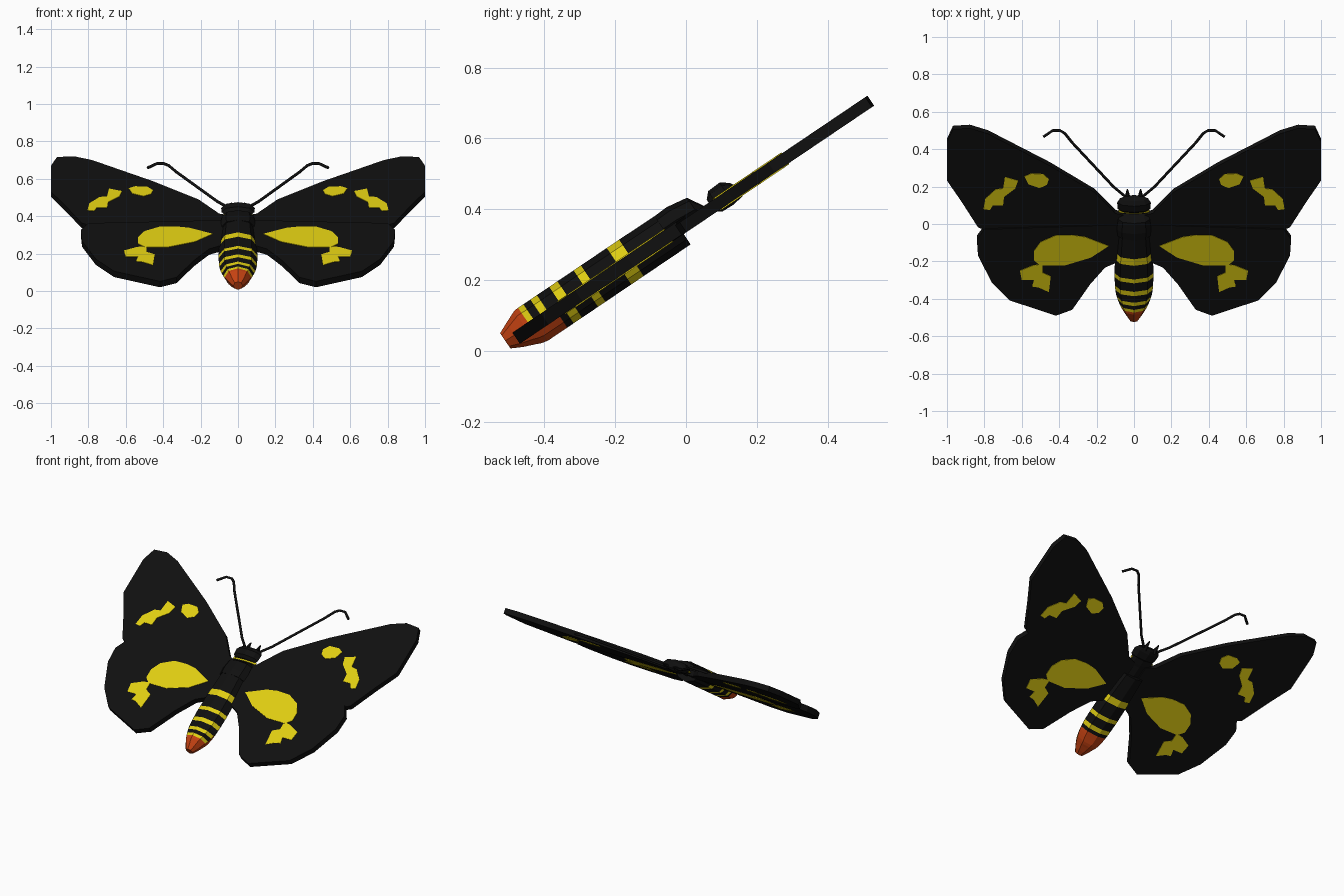
import bpy, bmesh, math
from mathutils import Matrix

ANGLE = math.radians(34)
C, S = math.cos(ANGLE), math.sin(ANGLE)
# Everything is modelled flat (y along the body), then pitched nose-up
TILT = Matrix.Translation((0, 0, 0.356)) @ Matrix.Rotation(ANGLE, 4, 'X')


def material(name, rgb):
    m = bpy.data.materials.new(name)
    m.diffuse_color = (*rgb, 1)
    return m


BLACK = material("black", (0.005, 0.005, 0.005))
YELLOW = material("yellow", (0.74, 0.61, 0.006))
RED = material("orange_red", (0.56, 0.055, 0.006))


def finish(name, bm, mats):
    bmesh.ops.recalc_face_normals(bm, faces=bm.faces)
    me = bpy.data.meshes.new(name)
    bm.to_mesh(me)
    bm.free()
    for m in mats:
        me.materials.append(m)
    ob = bpy.data.objects.new(name, me)
    bpy.context.collection.objects.link(ob)
    ob.matrix_world = TILT
    return ob


def slab(name, outline, low, high, mat, shift):
    """Flat plate from a plan outline, mirrored to both sides."""
    bm = bmesh.new()
    face = bm.faces.new([bm.verts.new((x, (y + shift) / C, low)) for x, y in outline])
    new = bmesh.ops.extrude_face_region(bm, geom=[face])["geom"]
    verts = [v for v in new if isinstance(v, bmesh.types.BMVert)]
    bmesh.ops.translate(bm, verts=verts, vec=(0, 0, high - low))
    bmesh.ops.triangulate(bm, faces=[f for f in bm.faces if len(f.verts) > 4])
    ob = finish(name, bm, [mat])
    ob.modifiers.new("mirror", 'MIRROR')


def loft(name, stations, mats, sides=8):
    """Tube through stations of (y, top, bottom, half width)."""
    bm = bmesh.new()
    rings = []
    for y, top, bottom, half in stations:
        mid, r = (top + bottom) / 2, (top - bottom) / 2
        rings.append([bm.verts.new((half * math.sin(a), y, mid + r * math.cos(a)))
                      for a in (2 * math.pi * i / sides for i in range(sides))])
    for a, b in zip(rings, rings[1:]):
        for i in range(sides):
            j = (i + 1) % sides
            bm.faces.new((a[i], a[j], b[j], b[i]))
    bm.faces.new(rings[0])
    bm.faces.new(rings[-1])
    return bm


# Wings
slab("forewing", [(0.04, 0.06), (0.10, 0.075), (0.21, 0.187), (0.45, 0.33), (0.78, 0.50),
                  (0.877, 0.53), (0.968, 0.524), (1.0, 0.455), (1.0, 0.25), (0.92, 0.134),
                  (0.834, 0.0), (0.79, -0.018), (0.70, -0.03), (0.04, -0.04)],
     -0.018, 0.016, BLACK, -0.009)
slab("hindwing", [(0.04, 0.0), (0.70, -0.022), (0.80, -0.025), (0.84, -0.08), (0.834, -0.166),
                  (0.76, -0.31), (0.663, -0.406), (0.417, -0.487), (0.33, -0.455),
                  (0.235, -0.32), (0.155, -0.23), (0.04, -0.18)],
     -0.016, 0.022, BLACK, 0.009)

# Wing markings, seen from above and below
slab("hindwing_large_patch", [(0.135, -0.118), (0.26, -0.07), (0.33, -0.06), (0.42, -0.062),
                              (0.50, -0.097), (0.535, -0.145), (0.535, -0.195), (0.50, -0.222),
                              (0.37, -0.222), (0.23, -0.18)],
     -0.019, 0.025, YELLOW, 0.014)
slab("hindwing_small_patch", [(0.49, -0.215), (0.54, -0.222), (0.61, -0.25), (0.60, -0.30),
                              (0.535, -0.30), (0.545, -0.335), (0.51, -0.34), (0.455, -0.365),
                              (0.445, -0.28), (0.49, -0.26)],
     -0.0185, 0.0245, YELLOW, 0.014)
slab("forewing_inner_patch", [(0.455, 0.24), (0.485, 0.267), (0.55, 0.27), (0.585, 0.255),
                              (0.565, 0.213), (0.505, 0.192), (0.465, 0.21)],
     -0.021, 0.019, YELLOW, 0.010)
slab("forewing_outer_patch", [(0.62, 0.232), (0.69, 0.252), (0.70, 0.19), (0.74, 0.185),
                              (0.795, 0.135), (0.805, 0.08), (0.77, 0.075), (0.755, 0.10),
                              (0.70, 0.10), (0.695, 0.145), (0.635, 0.19)],
     -0.021, 0.019, YELLOW, 0.010)

# Abdomen: rings fall on the band edges so whole face rows take a colour
BANDS = [(-0.222, -0.180), (-0.335, -0.310), (-0.418, -0.390), (-0.482, -0.460), (-0.524, -0.506)]
shape = [(-0.02, 0.070, -0.053, 0.085), (-0.18, 0.071, -0.053, 0.098),
         (-0.222, 0.071, -0.053, 0.102), (-0.310, 0.071, -0.053, 0.104),
         (-0.335, 0.071, -0.053, 0.104), (-0.390, 0.071, -0.053, 0.102),
         (-0.418, 0.071, -0.053, 0.100), (-0.440, 0.071, -0.053, 0.097),
         (-0.460, 0.071, -0.053, 0.093), (-0.482, 0.071, -0.053, 0.087),
         (-0.506, 0.071, -0.053, 0.079), (-0.524, 0.071, -0.049, 0.071),
         (-0.538, 0.070, -0.043, 0.064), (-0.575, 0.054, -0.028, 0.045),
         (-0.606, 0.040, -0.012, 0.025)]
bm = loft("abdomen", shape, None)
for f in bm.faces:
    c = f.calc_center_median()
    if c.y < -0.53 or (c.y < -0.44 and c.z < 0.0):
        f.material_index = 2
    elif any(a < c.y < b for a, b in BANDS):
        f.material_index = 1
finish("abdomen", bm, [BLACK, YELLOW, RED])

# Thorax hump, neck and yellow collar
finish("thorax", loft("thorax", [(-0.06, 0.070, -0.017, 0.087), (-0.017, 0.072, -0.018, 0.092),
                                 (0.045, 0.062, -0.018, 0.085), (0.073, 0.014, -0.018, 0.075)],
                      None), [BLACK])
finish("neck", loft("neck", [(0.06, 0.012, -0.018, 0.08), (0.13, 0.014, -0.018, 0.07)], None), [BLACK])
finish("collar", loft("collar", [(0.078, 0.016, -0.014, 0.083), (0.093, 0.016, -0.014, 0.083)],
                      None), [YELLOW])

# Head
finish("head", loft("head", [(0.088, 0.026, -0.012, 0.070), (0.105, 0.044, -0.026, 0.088),
                             (0.145, 0.046, -0.028, 0.090), (0.168, 0.030, -0.022, 0.075),
                             (0.178, 0.014, -0.012, 0.050)], None), [BLACK])

# Mouth palps and hooked antennae
ANTENNA = [(0.05, 0.15), (0.11, 0.20), (0.33, 0.435), (0.37, 0.485), (0.395, 0.50),
           (0.435, 0.50), (0.483, 0.467)]
for side, s in (("right", 1), ("left", -1)):
    bm = bmesh.new()
    bmesh.ops.create_cone(bm, segments=5, radius1=0.018, radius2=0.003, depth=0.06,
                          matrix=Matrix.Translation((s * 0.035, 0.19, -0.008))
                          @ Matrix.Rotation(-math.pi / 2, 4, 'X'), cap_ends=True)
    finish(side + "_palp", bm, [BLACK])

    cu = bpy.data.curves.new(side + "_antenna", 'CURVE')
    cu.dimensions = '3D'
    cu.bevel_depth = 0.008
    cu.bevel_resolution = 1
    cu.use_fill_caps = True
    sp = cu.splines.new('POLY')
    sp.points.add(len(ANTENNA) - 1)
    for p, (x, y) in zip(sp.points, ANTENNA):
        p.co = (s * x, (y - 0.006) / C, -0.01, 1)
    cu.materials.append(BLACK)
    ob = bpy.data.objects.new(side + "_antenna", cu)
    bpy.context.collection.objects.link(ob)
    ob.matrix_world = TILT
